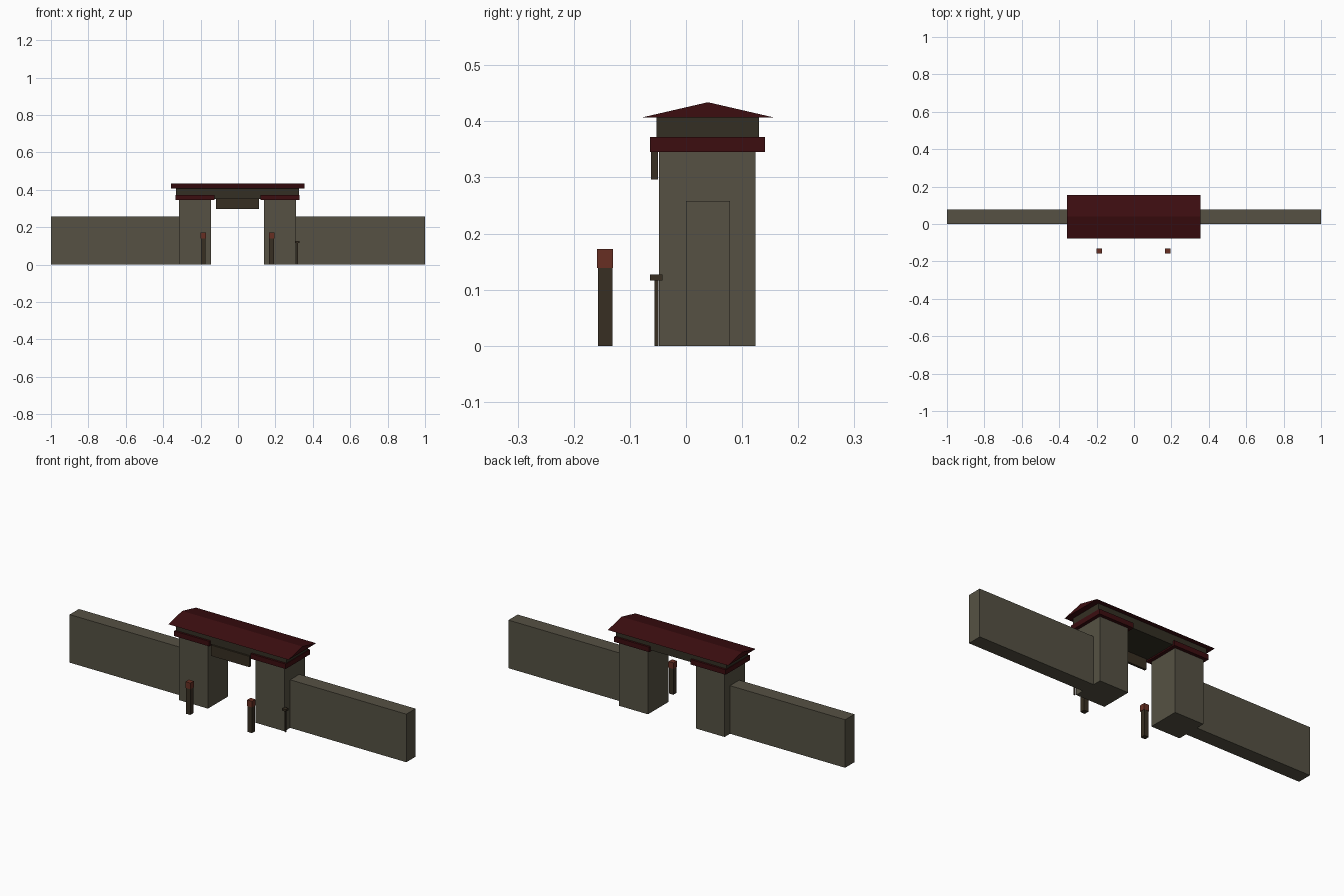
import bpy
import bmesh

default = bpy.data.objects.get("Cube")
if default:
    bpy.data.objects.remove(default, do_unlink=True)


def material(name, colour):
    m = bpy.data.materials.new(name)
    m.use_nodes = True
    m.diffuse_color = (*colour, 1)
    m.node_tree.nodes["Principled BSDF"].inputs["Base Color"].default_value = (*colour, 1)
    return m


stone = material("grey_stone", (0.092, 0.083, 0.057))
roof_red = material("dark_red_tile", (0.045, 0.004, 0.005))
beam_wood = material("grey_brown_beam", (0.034, 0.028, 0.017))
post_wood = material("brown_wood", (0.039, 0.028, 0.016))
lantern_red = material("rust_red_lantern", (0.135, 0.028, 0.016))


def finish(name, bm, mat):
    bmesh.ops.recalc_face_normals(bm, faces=bm.faces)
    mesh = bpy.data.meshes.new(name)
    bm.to_mesh(mesh)
    bm.free()
    mesh.materials.append(mat)
    obj = bpy.data.objects.new(name, mesh)
    bpy.context.collection.objects.link(obj)


def box(name, xs, ys, zs, mat):
    """Box spanning the given (low, high) range on each axis."""
    bm = bmesh.new()
    bmesh.ops.create_cube(bm, size=1)
    for v in bm.verts:
        for axis, (low, high) in enumerate((xs, ys, zs)):
            v.co[axis] = high if v.co[axis] > 0 else low
    finish(name, bm, mat)


def gable(name, xs, ys, zs, mat):
    """Closed triangular prism with its ridge along x."""
    bm = bmesh.new()
    profile = [(ys[0], zs[0]), (ys[1], zs[0]), (sum(ys) / 2, zs[1])]
    end = bm.faces.new([bm.verts.new((xs[0], y, z)) for y, z in profile])
    new = bmesh.ops.extrude_face_region(bm, geom=[end])["geom"]
    for v in new:
        if isinstance(v, bmesh.types.BMVert):
            v.co.x = xs[1]
    finish(name, bm, mat)


# Walls, towers, bands and lantern posts on each side of the gateway
for side, s in (("right", -1), ("left", 1)):
    def span(a, b, shift=-0.003):
        return tuple(sorted((s * a + shift, s * b + shift)))

    box(side + "_wall", span(0.3, 1, 0), (0, 0.078), (0, 0.258), stone)
    box(side + "_tower", span(0.142, 0.313), (-0.048, 0.124), (0, 0.345), stone)
    box(side + "_tower_band", span(0.123, 0.331), (-0.064, 0.141), (0.345, 0.372), roof_red)
    box(side + "_lantern_post", span(0.17, 0.196), (-0.157, -0.131), (0, 0.139), post_wood)
    box(side + "_lantern", span(0.168, 0.198), (-0.159, -0.13), (0.139, 0.172), lantern_red)

# Lintel and roof across the gateway
box("lintel", (-0.331, 0.325), (-0.053, 0.13), (0.352, 0.408), beam_wood)
gable("roof", (-0.359, 0.355), (-0.078, 0.156), (0.407, 0.434), roof_red)

# Hanging board under the lintel
box("hanging_board", (-0.117, 0.111), (-0.062, -0.05), (0.296, 0.354), post_wood)

# Small capped stake beside the left tower
box("stake", (0.314, 0.321), (-0.056, -0.049), (0, 0.116), post_wood)
box("stake_cap", (0.306, 0.329), (-0.064, -0.042), (0.116, 0.127), post_wood)
